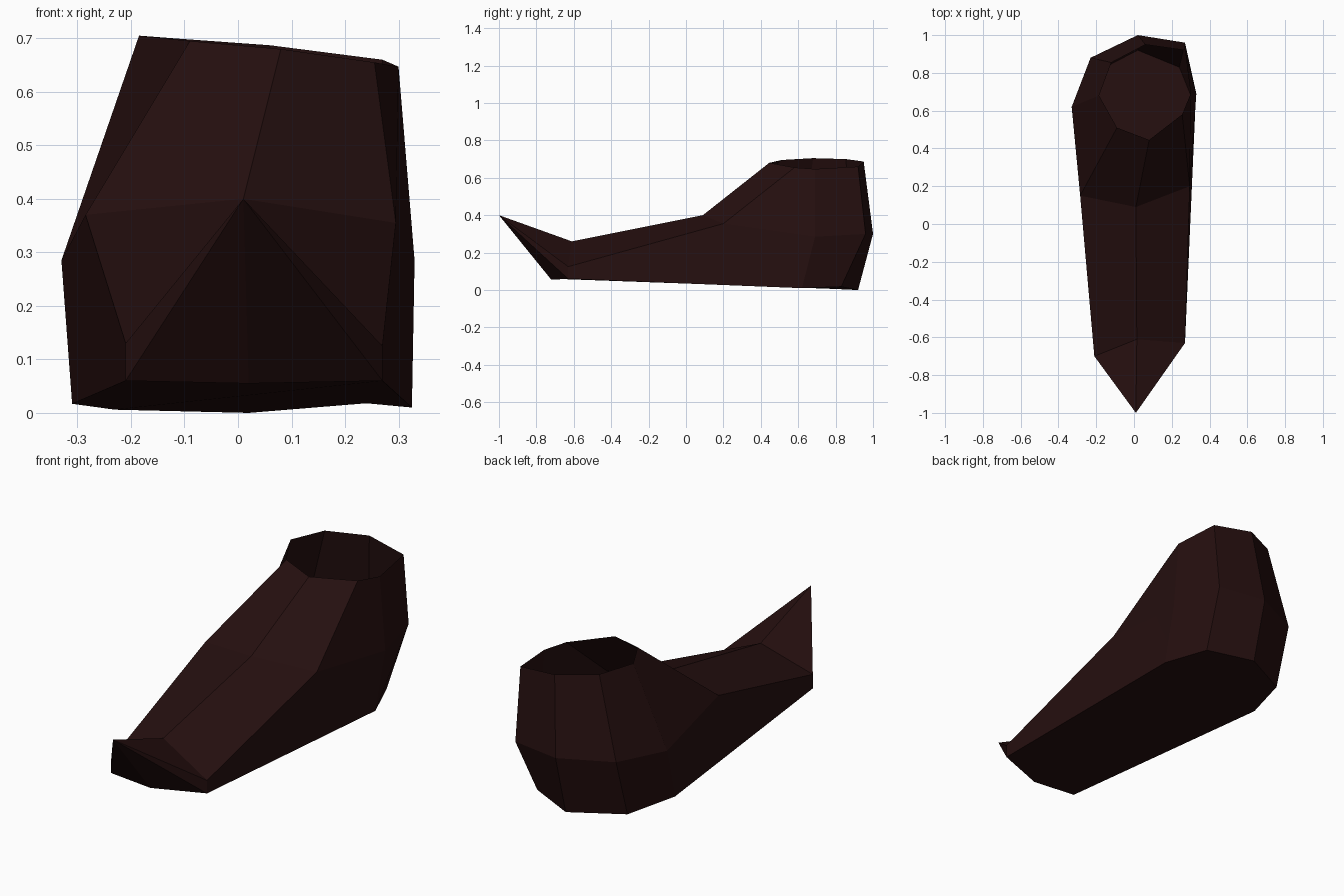
import bpy, bmesh, math

if "Cube" in bpy.data.objects:
    bpy.data.objects.remove(bpy.data.objects["Cube"])

leather = bpy.data.materials.new("dark_brown_leather")
leather.diffuse_color = (0.019, 0.0048, 0.0048, 1)
leather.use_nodes = True
leather.node_tree.nodes["Principled BSDF"].inputs["Base Color"].default_value = leather.diffuse_color

# Ankle opening, from the front centre round the right side to the front left
rim = [(.08, .445, .68), (.255, .58, .655), (.3, .69, .647), (.27, .92, .66),
       (.06, .95, .687), (-.12, .855, .70), (-.185, .68, .705), (-.09, .51, .695)]
# Widest line: instep centre, right side, heel, left side
waist = [(.01, .09, .40), (.295, .2, .355), (.33, .69, .285), (.27, .96, .30),
         (.02, 1.0, .30), (-.23, .88, .30), (-.33, .62, .285), (-.285, .15, .37)]
# Sole outline: front right, right side, heel, left side, front left, front centre
sole = [(.27, -.63, .06), (.325, .62, .01), (.24, .83, .018), (.02, .92, 0),
        (-.23, .79, .006), (-.31, .53, .017), (-.21, -.70, .06), (.02, -.72, .055)]
# Toe cross-section and its upturned point
toe = [(.27, -.63, .125), (.015, -.61, .26), (-.21, -.70, .13)]
tip = (.01, -1.0, .40)

bm = bmesh.new()
R, W, S, T = ([bm.verts.new(p) for p in ring] for ring in (rim, waist, sole, toe))
P = bm.verts.new(tip)
face = lambda *v: bm.faces.new(v)

# Ankle wall around the open top
for i in range(8):
    j = (i + 1) % 8
    face(W[i], W[j], R[j], R[i])
# Heel wall between waist and sole
for i in range(4):
    face(S[i + 1], S[i + 2], W[i + 3], W[i + 2])
# Side walls running forward
face(S[0], S[1], W[1], T[0])
face(S[1], W[2], W[1])
face(S[5], S[6], T[2], W[7])
face(S[5], W[7], W[6])
# Upper over the foot
face(T[1], T[0], W[1], W[0])
face(T[2], T[1], W[0], W[7])
# Pointed toe fan
fan = [S[7], S[0], T[0], T[1], T[2], S[6], S[7]]
for a, b in zip(fan, fan[1:]):
    face(a, b, P)
# Sole
face(*reversed(S))

bmesh.ops.recalc_face_normals(bm, faces=bm.faces[:])
# Keep the outward direction on the open shell
bm.normal_update()
if max(bm.faces, key=lambda f: -f.calc_center_median().z + f.calc_area()).normal.z > 0:
    bmesh.ops.reverse_faces(bm, faces=bm.faces[:])
mesh = bpy.data.meshes.new("shoe")
bm.to_mesh(mesh)
bm.free()
shoe = bpy.data.objects.new("shoe", mesh)
bpy.context.collection.objects.link(shoe)
mesh.materials.append(leather)
bpy.context.view_layer.objects.active = shoe
shoe.select_set(True)
bpy.ops.object.shade_smooth_by_angle(angle=math.radians(5))
